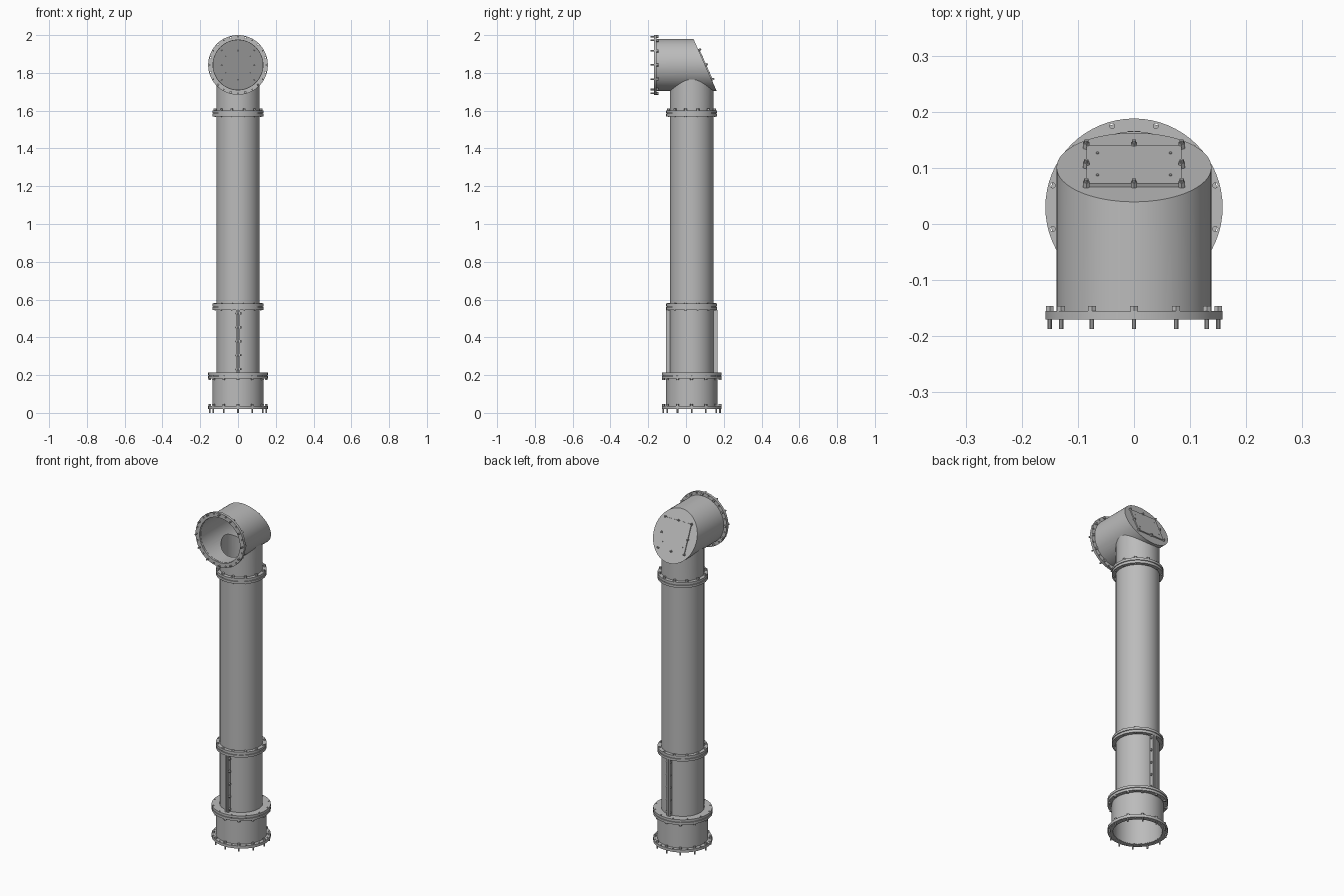
import bpy, bmesh, math
from mathutils import Matrix, Vector

if "Cube" in bpy.data.objects:
    bpy.data.objects.remove(bpy.data.objects["Cube"])

SEG = 64
AXIS_Y = 0.03        # centre line of the upright pipe
BARREL_Z = 1.842     # centre line of the horizontal outlet
LEAN = 0.446         # slope of the cut-off end
WALL = 0.007
UPRIGHT = Matrix.Translation((0, AXIS_Y, 0))
OUTLET = Matrix.Translation((0, 0, BARREL_Z)) @ Matrix.Rotation(math.pi / 2, 4, 'X')
SLANT = (Matrix.Translation((0, 0.101, BARREL_Z))
         @ Matrix.Rotation(-math.pi / 2 + math.atan(LEAN), 4, 'X'))


def material(name, value):
    mat = bpy.data.materials.new(name)
    mat.use_nodes = True
    colour = (value, value, value, 1)
    mat.diffuse_color = colour
    mat.node_tree.nodes["Principled BSDF"].inputs["Base Color"].default_value = colour
    return mat


STEEL = material("grey steel", 0.5)


def finish(name, bm, matrix=Matrix(), helper=False):
    bm.transform(matrix)
    bmesh.ops.recalc_face_normals(bm, faces=bm.faces)
    mesh = bpy.data.meshes.new(name)
    bm.to_mesh(mesh)
    bm.free()
    mesh.materials.append(STEEL)
    obj = bpy.data.objects.new(name, mesh)
    bpy.context.collection.objects.link(obj)
    if helper:
        obj.hide_render = True
        obj.hide_set(True)
    else:
        bpy.ops.object.select_all(action='DESELECT')
        obj.select_set(True)
        bpy.context.view_layer.objects.active = obj
        bpy.ops.object.shade_smooth_by_angle(angle=math.radians(35))
    return obj


def cylinder(bm, radius, low, high, at=(0, 0), seg=SEG):
    place = Matrix.Translation((at[0], at[1], (low + high) / 2))
    return bmesh.ops.create_cone(bm, cap_ends=True, segments=seg, radius1=radius,
                                 radius2=radius, depth=high - low, matrix=place)["verts"]


def box(bm, size, at):
    bmesh.ops.create_cube(bm, size=1, matrix=Matrix.Translation(at) @ Matrix.Diagonal((*size, 1)))


def ring_bm(outer, inner, low, high):
    bm = bmesh.new()
    corners = [(outer, low), (outer, high), (inner, high), (inner, low)]
    loops = [[bm.verts.new((r * math.cos(a), r * math.sin(a), z)) for r, z in corners]
             for a in (2 * math.pi * i / SEG for i in range(SEG))]
    for i, here in enumerate(loops):
        there = loops[(i + 1) % SEG]
        for k in range(4):
            m = (k + 1) % 4
            bm.faces.new((here[k], there[k], there[m], here[m]))
    return bm


def ring(name, outer, inner, low, high, matrix=UPRIGHT):
    return finish(name, ring_bm(outer, inner, low, high), matrix)


def cut(obj, cutter):
    mod = obj.modifiers.new("cut", 'BOOLEAN')
    mod.operation = 'DIFFERENCE'
    mod.solver = 'EXACT'
    mod.object = cutter


def around(radius, start):
    for i in range(12):
        a = math.radians(start + 30 * i)
        yield radius * math.cos(a), radius * math.sin(a)


def bolts(name, radius, start, shank, head, matrix=UPRIGHT):
    # shank and head are (low, high) spans along the axis
    bm = bmesh.new()
    for at in around(radius, start):
        cylinder(bm, 0.0042, *shank, at, 10)
        cylinder(bm, 0.008, *head, at, 6)
    finish(name, bm, matrix)


def drilled_flange(name, inner, low, high, matrix=UPRIGHT):
    flange = ring(name, 0.158, inner, low, high, matrix)
    bm = bmesh.new()
    for at in around(0.15, 15):
        cylinder(bm, 0.0045, low - 0.02, high + 0.02, at, 12)
    cut(flange, finish(name + "_drill", bm, matrix, True))


# Base drum with its flanges
ring("base_drum", 0.136, 0.136 - WALL, 0.022, 0.195)
drilled_flange("base_flange", 0.13, 0.02, 0.036)
bolts("base_bolts", 0.15, 0, (0, 0.045), (0.036, 0.046))
drilled_flange("drum_top_flange", 0.13, 0.182, 0.196)
drilled_flange("lower_pipe_flange", 0.108, 0.199, 0.213)
bolts("drum_top_bolts", 0.15, 0, (0.174, 0.212), (0.174, 0.182))
ring("drum_gasket", 0.152, 0.108, 0.196, 0.199)

# Upright pipes and their paired flanges
ring("lower_pipe", 0.115, 0.115 - WALL, 0.2, 0.56)
ring("main_pipe", 0.115, 0.115 - WALL, 0.56, 1.588)
for place, z in (("middle", 0.562), ("upper", 1.586)):
    ring(place + "_flange_bottom", 0.135, 0.112, z - 0.016, z - 0.002)
    ring(place + "_flange_top", 0.135, 0.112, z + 0.002, z + 0.016)
    ring(place + "_gasket", 0.13, 0.112, z - 0.002, z + 0.002)
bolts("middle_bolts", 0.126, 15, (0.543, 0.582), (0.578, 0.582))
bolts("upper_bolts", 0.126, 15, (1.566, 1.61), (1.602, 1.612))

# Bolted seams down the front and back of the lower pipe
for place, side in (("front", -1), ("back", 1)):
    y = AXIS_Y + side * 0.123
    for half, x in (("right", -0.006), ("left", 0.006)):
        bm = bmesh.new()
        box(bm, (0.009, 0.026, 0.333), (x, y, 0.3795))
        finish(f"{place}_seam_{half}", bm)
    bm = bmesh.new()
    for i in range(5):
        along = (Matrix.Translation((0, AXIS_Y + side * 0.127, 0.232 + 0.074 * i))
                 @ Matrix.Rotation(math.pi / 2, 4, 'Y'))
        fresh = cylinder(bm, 0.004, -0.014, 0.018, seg=10) + cylinder(bm, 0.007, 0.01, 0.018, seg=6)
        bmesh.ops.transform(bm, matrix=along, verts=fresh)
    finish(place + "_seam_bolts", bm)


# Horizontal outlet, its far end sheared along the slanted plane
def shear(bm, ends):
    bm.transform(OUTLET)
    for v in bm.verts:
        if v.co.y > ends:
            v.co.y += 0.101 - LEAN * (v.co.z - BARREL_Z)


bm = ring_bm(0.138, 0.138 - WALL, 0, 0.16)
shear(bm, -0.05)
barrel = finish("outlet_barrel", bm)
bm = bmesh.new()
cylinder(bm, 0.115 - WALL, 1.58, BARREL_Z)
cut(barrel, finish("neck_bore", bm, UPRIGHT, True))

# Neck that joins the upright pipe to the outlet
neck = ring("neck", 0.115, 0.115 - WALL, 1.588, 1.79)
bm = bmesh.new()
cylinder(bm, 0.138 - WALL / 2, -0.3, 0.3)
cut(neck, finish("barrel_bore", bm, OUTLET, True))

# Slanted end cap with a covered opening
bm = bmesh.new()
cylinder(bm, 0.1315, 0, 0.006)
shear(bm, -0.05)
cap = finish("end_cap", bm)
bm = bmesh.new()
box(bm, (0.16, 0.16, 0.06), (0, 0, 0))
cut(cap, finish("cap_opening", bm, SLANT, True))
bm = bmesh.new()
box(bm, (0.17, 0.17, 0.006), (0, 0, 0.003))
finish("cover_plate", bm, SLANT)
bm = bmesh.new()
for i in (-1, 0, 1):
    for j in (-1, 0, 1):
        if i or j:
            at = (0.085 * i, 0.085 * j)
            cylinder(bm, 0.0065, 0, 0.01, at, 6)
            cylinder(bm, 0.004, -0.012, 0.015, at, 10)
finish("cover_bolts", bm, SLANT)
bm = bmesh.new()
for x in (-0.065, 0.065):
    for y in (-0.048, 0.048):
        cylinder(bm, 0.003, -0.002, 0.008, (x, y), 10)
finish("cover_pins", bm, SLANT)

# Outlet flange at the front
drilled_flange("outlet_flange", 0.132, 0.155, 0.17, OUTLET)
bolts("outlet_bolts", 0.15, 0, (0.146, 0.187), (0.146, 0.155), OUTLET)
